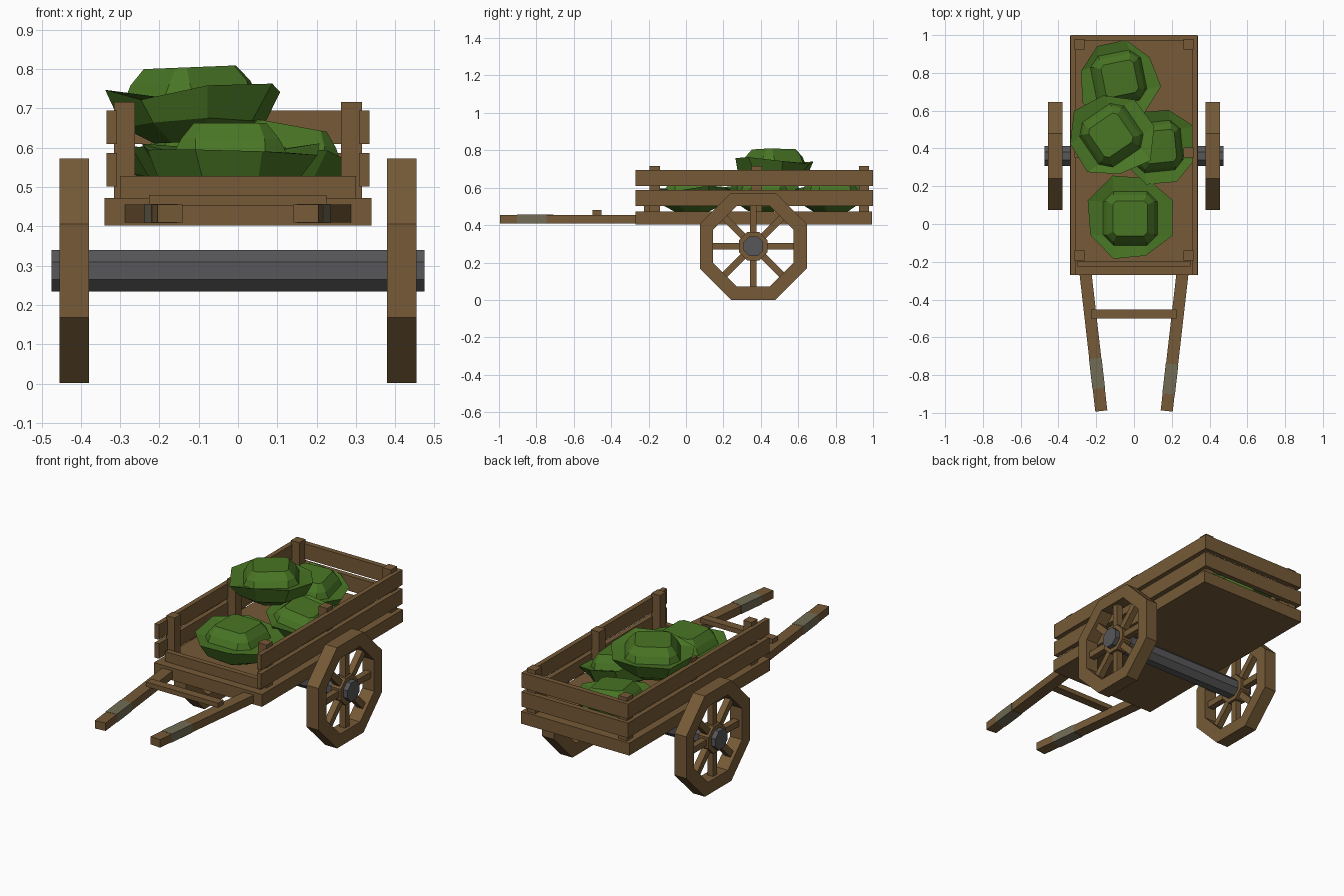
import bpy, bmesh, math, random
from mathutils import Matrix, Vector

if "Cube" in bpy.data.objects:
    bpy.data.objects.remove(bpy.data.objects["Cube"])

random.seed(4)


def material(name, rgb):
    m = bpy.data.materials.new(name)
    m.diffuse_color = (*rgb, 1)
    m.use_nodes = True
    m.node_tree.nodes["Principled BSDF"].inputs["Base Color"].default_value = m.diffuse_color
    return m


WOOD = material("brown wood", (0.180, 0.102, 0.038))
GRIP = material("worn grey grip", (0.165, 0.150, 0.090))
IRON = material("dark iron", (0.095, 0.095, 0.100))
LEAF = material("leaf green", (0.066, 0.180, 0.018))


def finish(name, bm, mat):
    bmesh.ops.recalc_face_normals(bm, faces=bm.faces)
    me = bpy.data.meshes.new(name)
    bm.to_mesh(me)
    bm.free()
    me.materials.append(mat)
    ob = bpy.data.objects.new(name, me)
    bpy.context.collection.objects.link(ob)
    return ob


def add_box(bm, lo, hi, matrix=Matrix()):
    lo, hi = Vector(lo), Vector(hi)
    m = matrix @ Matrix.Translation((lo + hi) / 2) @ Matrix.Diagonal((*(hi - lo), 1))
    bmesh.ops.create_cube(bm, size=1, matrix=m)


def box(name, lo, hi, mat=WOOD, matrix=Matrix()):
    bm = bmesh.new()
    add_box(bm, lo, hi, matrix)
    return finish(name, bm, mat)


def skin(bm, rings, closed=False):
    """Join successive rings of points with quads, capping the ends unless closed."""
    vs = [[bm.verts.new(p) for p in r] for r in rings]
    n = len(vs[0])
    for k in range(len(vs) if closed else len(vs) - 1):
        a, b = vs[k], vs[(k + 1) % len(vs)]
        for i in range(n):
            j = (i + 1) % n
            bm.faces.new((a[i], a[j], b[j], b[i]))
    if not closed:
        bm.faces.new(vs[0])
        bm.faces.new(vs[-1])


def octagon(x, apothem, cy=0.36, cz=0.287):
    r = apothem / math.cos(math.pi / 8)
    return [(x, cy + r * math.cos(a), cz + r * math.sin(a))
            for a in (math.pi / 8 + i * math.pi / 4 for i in range(8))]


# Bed
box("bed_floor", (-0.34, -0.27, 0.402), (0.34, 0.995, 0.472))
box("front_board", (-0.30, -0.225, 0.472), (0.30, -0.195, 0.528))

# Side planks and posts, back planks
for side, s in (("left", -1), ("right", 1)):
    for level, z in (("lower", 0.502), ("upper", 0.61)):
        xs = sorted((s * 0.308, s * 0.335))
        box(f"{side}_{level}_plank", (xs[0], -0.27, z), (xs[1], 0.985, z + 0.085))
    for place, y in (("front", -0.167), ("middle", 0.378), ("back", 0.952)):
        xs = sorted((s * 0.262, s * 0.315))
        box(f"{side}_{place}_post", (xs[0], y - 0.027, 0.47), (xs[1], y + 0.027, 0.717))
for level, z in (("lower", 0.502), ("upper", 0.61)):
    box(f"back_{level}_plank", (-0.335, 0.97, z), (0.335, 1.0, z + 0.085))

# Shafts with worn grips, and the crossbar between them
for side, s, g in (("left", -1, -0.795), ("right", 1, -0.825)):
    a, b = Vector((s * 0.258, -0.25, 0)), Vector((s * 0.173, -0.99, 0))
    d = b - a
    m = Matrix.Translation(a) @ Matrix.Rotation(math.atan2(d.y, d.x), 4, 'Z')
    box(f"{side}_shaft", (0, -0.032, 0.41), (d.length, 0.032, 0.455), WOOD, m)
    c = -0.25 - g
    box(f"{side}_grip", (c - 0.08, -0.0335, 0.4085), (c + 0.08, 0.0335, 0.4565), GRIP, m)
box("crossbar", (-0.227, -0.50, 0.453), (0.225, -0.452, 0.48))

# Axle
bm = bmesh.new()
skin(bm, [octagon(-0.475, 0.053), octagon(0.475, 0.053)])
finish("axle", bm, IRON)

# Wheels: octagonal rim, eight spokes, hub
for side, s in (("left", -1), ("right", 1)):
    x0, x1 = s * 0.379, s * 0.454
    bm = bmesh.new()
    skin(bm, [octagon(x0, 0.286), octagon(x1, 0.286),
              octagon(x1, 0.215), octagon(x0, 0.215)], closed=True)
    finish(f"{side}_wheel_rim", bm, WOOD)
    bm = bmesh.new()
    for i in range(8):
        m = Matrix.Translation((s * 0.417, 0.36, 0.287)) @ Matrix.Rotation(i * math.pi / 4, 4, 'X')
        add_box(bm, (-0.018, -0.018, 0.05), (0.018, 0.018, 0.222), m)
    finish(f"{side}_wheel_spokes", bm, WOOD)
    bm = bmesh.new()
    skin(bm, [octagon(s * 0.385, 0.076), octagon(s * 0.448, 0.076)])
    finish(f"{side}_wheel_hub", bm, WOOD)


# Leafy heads: flared outer leaves around a squarish core
def leafy_head(name, loc, turn, tilt=(0, 0), size=1.0):
    def ring(r, z, corner=1.0, wobble=0.0):
        pts = []
        for i in range(8):
            a = math.pi / 8 + i * math.pi / 4
            k = r * (1 + random.uniform(-wobble, wobble))
            p = Vector((k * math.cos(a), k * math.sin(a), z + random.uniform(-wobble, wobble) * 0.2))
            # pull neighbouring points together toward the diagonals
            p.x *= corner if abs(p.x) < abs(p.y) else 1
            p.y *= corner if abs(p.y) < abs(p.x) else 1
            pts.append(p)
        return pts

    bm = bmesh.new()
    skin(bm, [ring(0.10, 0.0), ring(0.185, 0.05, 1, 0.06), ring(0.228, 0.125, 1, 0.09),
              ring(0.155, 0.115, 1.5), ring(0.135, 0.15, 1.7), ring(0.100, 0.19, 1.9)])
    m = (Matrix.Translation(loc) @ Matrix.Rotation(tilt[0], 4, 'X') @ Matrix.Rotation(tilt[1], 4, 'Y')
         @ Matrix.Rotation(turn, 4, 'Z') @ Matrix.Scale(size, 4))
    bmesh.ops.transform(bm, matrix=m, verts=bm.verts)
    finish(name, bm, LEAF)


leafy_head("front_head", (-0.02, 0.03, 0.473), 0.0)
leafy_head("back_head", (-0.09, 0.775, 0.473), 0.2, (0.03, 0.08), 0.95)
leafy_head("side_head", (0.105, 0.41, 0.485), 0.1, (0, 0.18), 0.92)
leafy_head("top_head", (-0.115, 0.47, 0.615), 0.6, (0, -0.04), 1.0)
